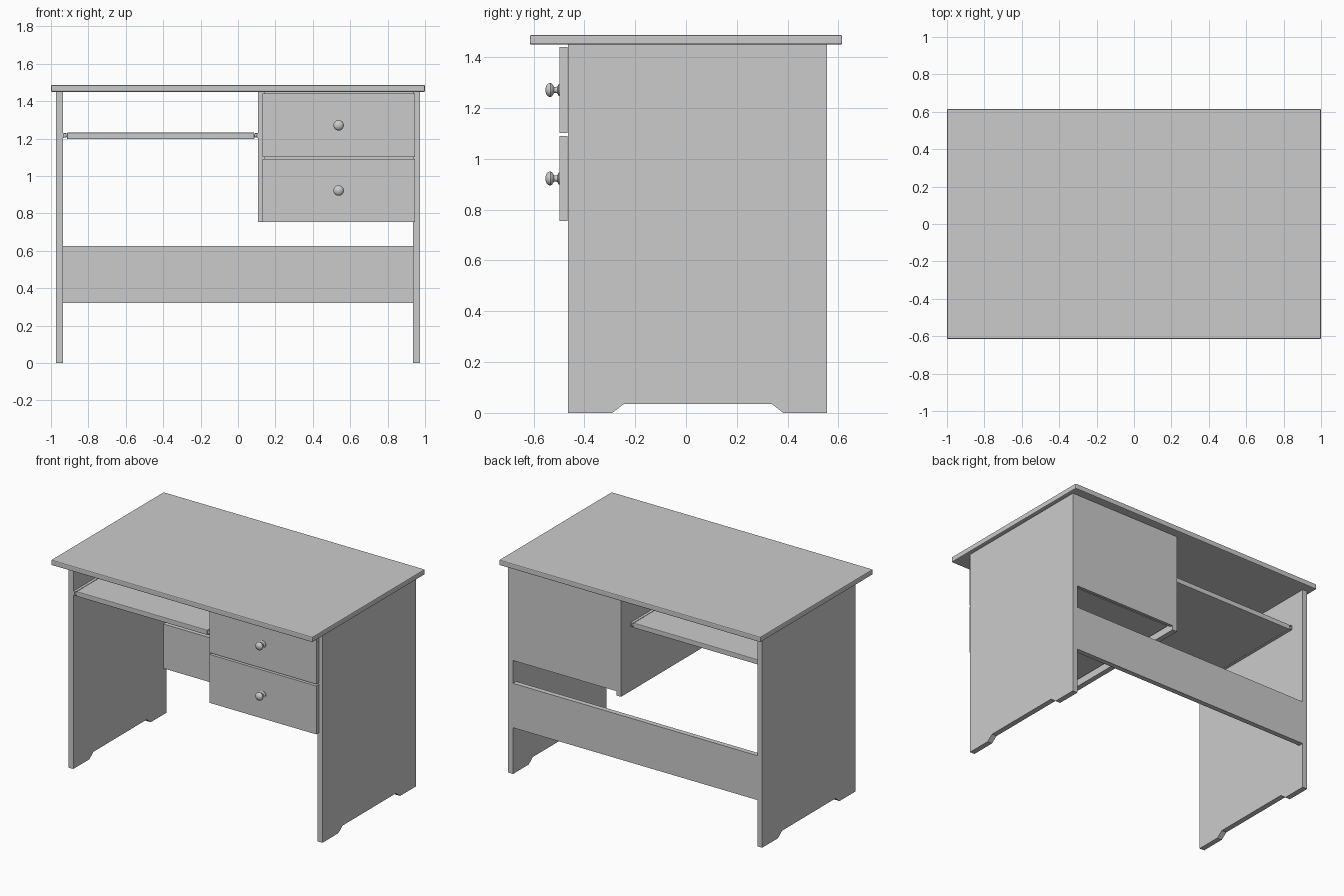
import bpy, bmesh, math

if "Cube" in bpy.data.objects:
    bpy.data.objects.remove(bpy.data.objects["Cube"])


def mesh_object(name, bm):
    bmesh.ops.recalc_face_normals(bm, faces=bm.faces)
    me = bpy.data.meshes.new(name)
    bm.to_mesh(me)
    bm.free()
    ob = bpy.data.objects.new(name, me)
    bpy.context.collection.objects.link(ob)
    return ob


def box(name, x, y, z, bevel=0):
    bm = bmesh.new()
    bmesh.ops.create_cube(bm, size=1)
    for v in bm.verts:
        v.co = [r[0] + (c + 0.5) * (r[1] - r[0]) for c, r in zip(v.co, (x, y, z))]
    ob = mesh_object(name, bm)
    if bevel:
        mod = ob.modifiers.new("edge", 'BEVEL')
        mod.width = bevel
        mod.segments = 2
    return ob


def extrude_profile(name, points, offset):
    bm = bmesh.new()
    face = bm.faces.new([bm.verts.new(p) for p in points])
    res = bmesh.ops.extrude_face_region(bm, geom=[face], use_keep_orig=True)
    moved = [e for e in res["geom"] if isinstance(e, bmesh.types.BMVert)]
    bmesh.ops.translate(bm, verts=moved, vec=offset)
    return mesh_object(name, bm)


def knob(name, x, y, z):
    # turned profile: (radius, distance in front of the drawer)
    prof = [(0, 0), (0.024, 0), (0.024, 0.004), (0.014, 0.009), (0.011, 0.016),
            (0.013, 0.023), (0.024, 0.030), (0.028, 0.037), (0.026, 0.045),
            (0.018, 0.052), (0.008, 0.056), (0, 0.057)]
    bm = bmesh.new()
    vs = [bm.verts.new((x + r, y - d, z)) for r, d in prof]
    edges = [bm.edges.new(p) for p in zip(vs, vs[1:])]
    bmesh.ops.spin(bm, geom=vs + edges, cent=(x, y, z), axis=(0, 1, 0),
                   angle=2 * math.pi, steps=24)
    bmesh.ops.remove_doubles(bm, verts=bm.verts, dist=0.0001)
    ob = mesh_object(name, bm)
    bpy.ops.object.select_all(action='DESELECT')
    ob.select_set(True)
    bpy.context.view_layer.objects.active = ob
    bpy.ops.object.shade_smooth_by_angle(angle=math.radians(40))


FRONT, BACK, UNDER = -0.465, 0.555, 1.45

# Table top
box("table_top", (-1, 1), (-0.615, 0.615), (UNDER, 1.487), bevel=0.006)

# Side panels with foot cut-out
side = [(FRONT, 0), (-0.29, 0), (-0.245, 0.035), (0.338, 0.035), (0.383, 0),
        (BACK, 0), (BACK, UNDER), (FRONT, UNDER)]
for name, x in (("left_side_panel", -0.972), ("right_side_panel", 0.935)):
    extrude_profile(name, [(x, y, z) for y, z in side], (0.037, 0, 0))

# Back stretcher
box("back_stretcher", (-0.935, 0.935), (0.52, BACK), (0.32, 0.627))

# Drawer cabinet
box("cabinet_divider", (0.108, 0.145), (FRONT, BACK), (0.755, UNDER))
box("cabinet_back", (0.145, 0.935), (0.535, BACK), (0.785, UNDER))

# Drawers: front, open box and knob
for label, z0, z1 in (("lower", 0.755, 1.09), ("upper", 1.102, 1.44)):
    box(label + "_drawer_front", (0.13, 0.947), (-0.497, FRONT - 0.001), (z0, z1))
    xa, xb, yb, za, zb = 0.155, 0.925, 0.515, z0 + 0.04, z1 - 0.04
    box(label + "_drawer_bottom", (xa, xb), (FRONT, yb), (za, za + 0.015))
    box(label + "_drawer_left", (xa, xa + 0.02), (FRONT, yb), (za + 0.015, zb))
    box(label + "_drawer_right", (xb - 0.02, xb), (FRONT, yb), (za + 0.015, zb))
    box(label + "_drawer_rear", (xa + 0.02, xb - 0.02), (yb - 0.02, yb), (za + 0.015, zb))
    knob(label + "_drawer_knob", 0.538, -0.497, (z0 + z1) / 2)

# Keyboard tray and its channel rails
box("keyboard_tray", (-0.914, 0.087), (-0.46, 0.45), (1.197, 1.232), bevel=0.004)
channel = [(0, -0.014), (0.018, -0.014), (0.018, -0.009), (0.005, -0.009),
           (0.005, 0.009), (0.018, 0.009), (0.018, 0.014), (0, 0.014)]
for name, x, s in (("left_tray_rail", -0.935, 1), ("right_tray_rail", 0.108, -1)):
    extrude_profile(name, [(x + s * a, -0.46, 1.216 + b) for a, b in channel], (0, 0.91, 0))
    inner = sorted((x + s * 0.007, x + s * 0.021))
    box(name + "_slider", inner, (-0.455, 0.445), (1.209, 1.223))
